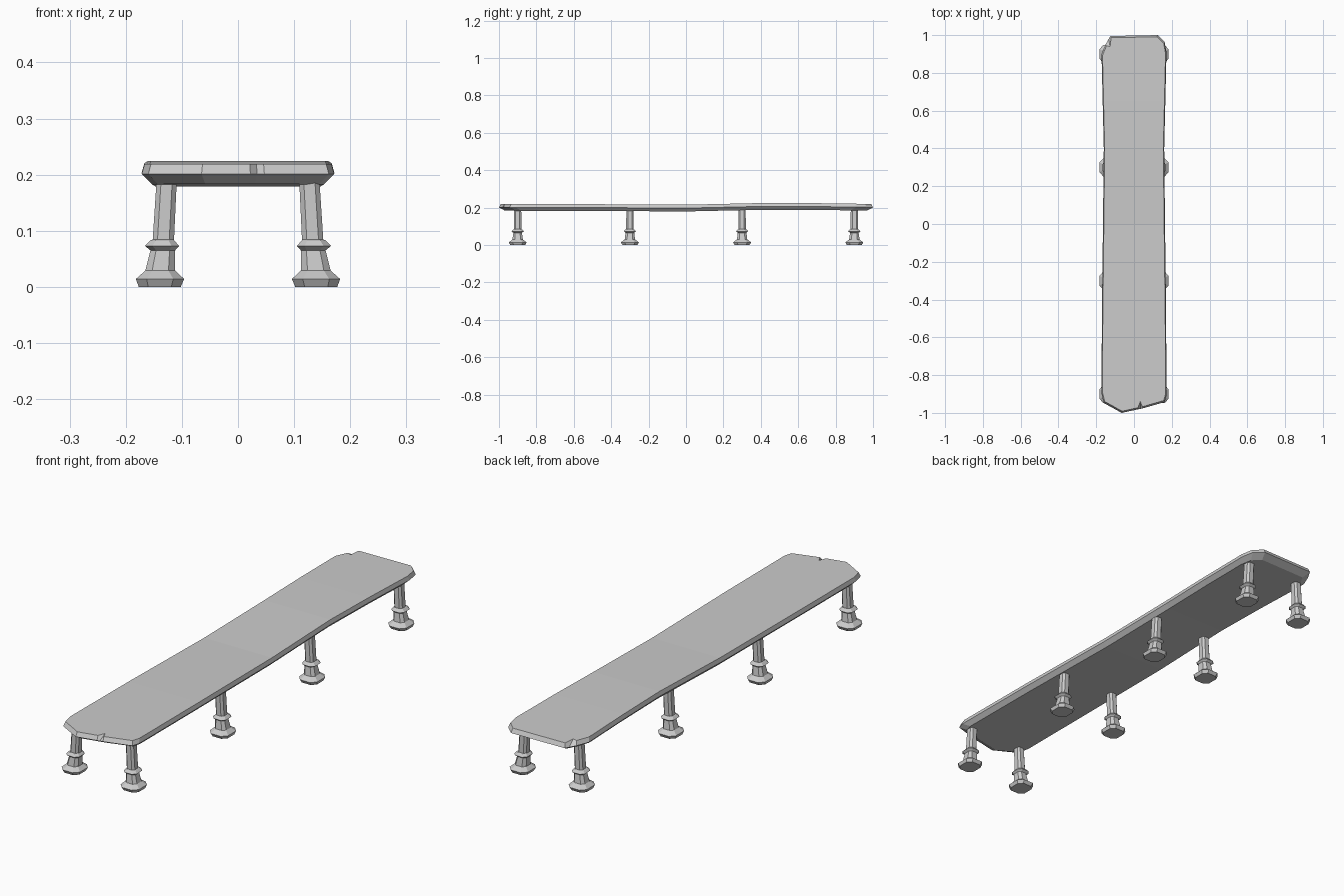
import bpy, bmesh

if "Cube" in bpy.data.objects:
    bpy.data.objects.remove(bpy.data.objects["Cube"])


def lerp_table(table, t):
    for (a, va), (b, vb) in zip(table, table[1:]):
        if t <= b:
            return va + (vb - va) * max(0, (t - a) / (b - a))
    return table[-1][1]


def loft(bm, rings):
    loops = [[bm.verts.new(p) for p in ring] for ring in rings]
    for lo, hi in zip(loops, loops[1:]):
        n = len(lo)
        for i in range(n):
            j = (i + 1) % n
            bm.faces.new((lo[i], lo[j], hi[j], hi[i]))
    bm.faces.new(loops[0][::-1])
    bm.faces.new(loops[-1])


def finish(bm, name):
    bmesh.ops.recalc_face_normals(bm, faces=bm.faces)
    me = bpy.data.meshes.new(name)
    bm.to_mesh(me)
    bm.free()
    ob = bpy.data.objects.new(name, me)
    bpy.context.collection.objects.link(ob)
    return ob


# Seat plank: worn outline (x, y, notch shift x, notch shift y)
outline = [
    (-0.172, -0.90, 0, 0), (-0.16, -0.948, 0, 0), (-0.065, -1.0, 0, 0),
    (0.022, -0.981, 0, 0), (0.034, -0.979, 0, 0.03), (0.047, -0.976, 0, 0),
    (0.162, -0.943, 0, 0), (0.172, -0.91, 0, 0),
    (0.172, 0.91, 0, 0), (0.162, 0.965, 0, 0), (0.125, 1.0, 0, 0),
    (-0.125, 0.995, 0, 0), (-0.135, 0.978, 0.005, -0.03),
    (-0.15, 0.952, 0, 0), (-0.172, 0.90, 0, 0),
]
# height, inset, notch amount
layers = [(0.183, 0.018, 0), (0.201, 0, 0), (0.219, 0.005, 1)]
bm = bmesh.new()
loft(bm, [[((x + nx * k) * (1 - d / 0.172), (y + ny * k) * (1 - 1.8 * d), z)
           for x, y, nx, ny in outline] for z, d, k in layers])

# Cross cuts let the plank sag and narrow along its length
for y in (-0.5, 0, 0.4, 0.65):
    bmesh.ops.bisect_plane(bm, geom=bm.verts[:] + bm.edges[:] + bm.faces[:],
                           plane_co=(0, y, 0), plane_no=(0, 1, 0))
sag = [(-1, 0), (-0.5, -0.001), (0, -0.004), (0.4, 0.005), (0.65, 0.005), (1, 0)]
width = [(-1, 1), (-0.5, 0.99), (0, 0.955), (0.4, 0.93), (0.65, 0.965), (0.9, 1)]
for v in bm.verts:
    v.co.z += lerp_table(sag, v.co.y)
    v.co.x *= lerp_table(width, v.co.y)
finish(bm, "seat")

# Turned eight-sided legs: height, outer x, inner x, half depth in y
profile = [
    (0, 0.177, 0.102, 0.040), (0.014, 0.182, 0.096, 0.048),
    (0.029, 0.165, 0.112, 0.028), (0.065, 0.156, 0.112, 0.023),
    (0.073, 0.166, 0.105, 0.033), (0.083, 0.156, 0.114, 0.024),
    (0.084, 0.152, 0.114, 0.020), (0.192, 0.145, 0.109, 0.019),
]
c = 0.55
octagon = [(1, -c), (1, c), (c, 1), (-c, 1), (-1, c), (-1, -c), (-c, -1), (c, -1)]
for side, label in ((-1, "left"), (1, "right")):
    for i, y in enumerate((-0.9, -0.3, 0.3, 0.9)):
        bm = bmesh.new()
        loft(bm, [[(side * ((xo + xi) / 2 + u * (xo - xi) / 2), y + v * hy, z)
                   for u, v in octagon] for z, xo, xi, hy in profile])
        finish(bm, f"{label}_leg_{i + 1}")
